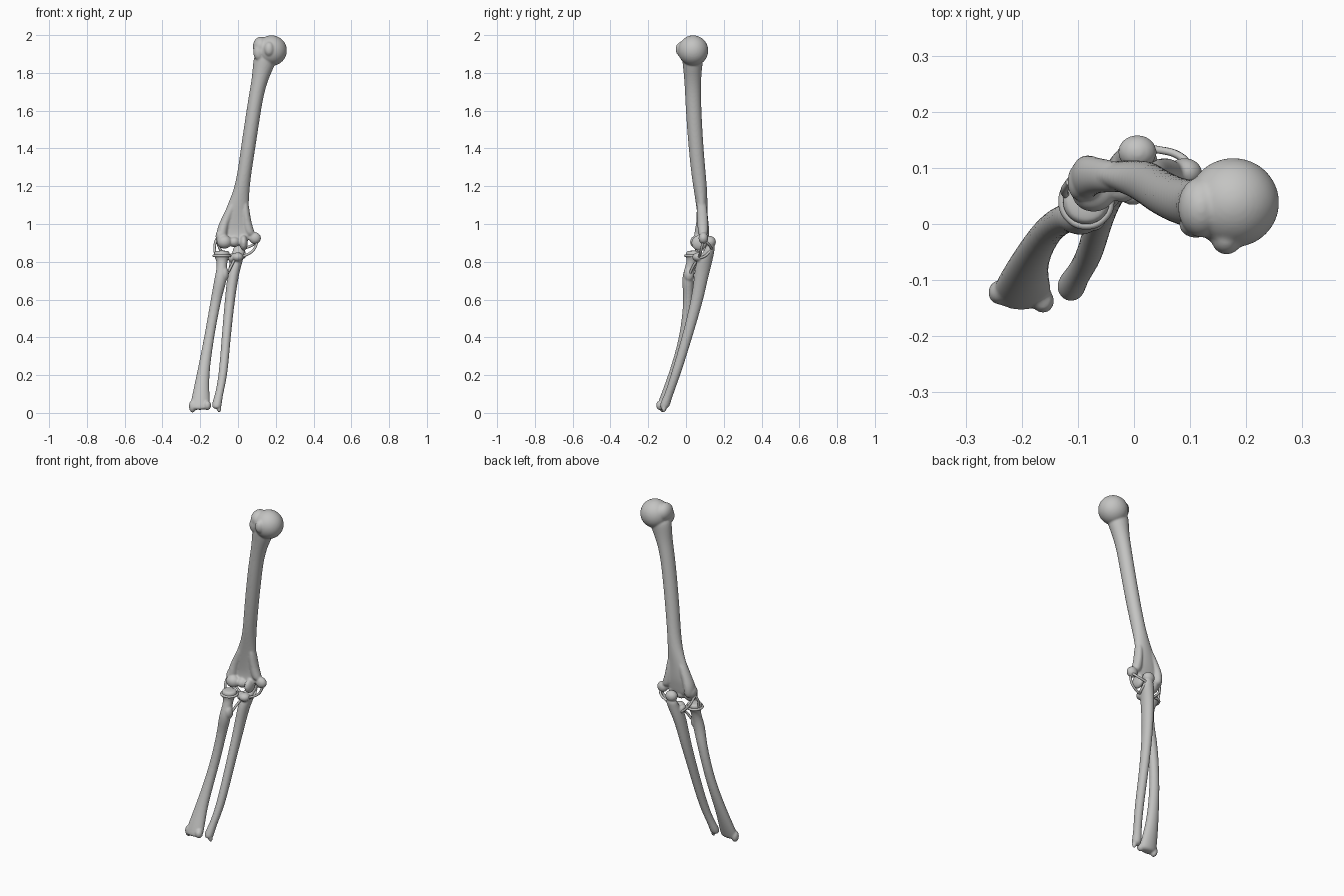
import bpy
import bmesh
from math import cos, sin, pi
from mathutils import Matrix, Vector

default_cube = bpy.data.objects.get("Cube")
if default_cube:
    bpy.data.objects.remove(default_cube, do_unlink=True)

bone_grey = bpy.data.materials.new("bone_grey")
bone_grey.use_nodes = True
colour = (.55, .55, .54, 1)
bone_grey.diffuse_color = colour
bone_grey.node_tree.nodes["Principled BSDF"].inputs["Base Color"].default_value = colour


def loft(bm, rows, sides=16):
    """Closed tube through elliptical rows of (z, x, y, radius x, radius y)."""
    rings = []
    for z, x, y, rx, ry in rows:
        ring = []
        for i in range(sides):
            angle = 2 * pi * i / sides
            ring.append(bm.verts.new((x + rx * cos(angle), y + ry * sin(angle), z)))
        rings.append(ring)
    for upper, lower in zip(rings, rings[1:]):
        for i in range(sides):
            j = (i + 1) % sides
            bm.faces.new((upper[i], lower[i], lower[j], upper[j]))
    bm.faces.new(rings[0])
    bm.faces.new(rings[-1][::-1])


def knob(bm, centre, radii, turn=0):
    """Ellipsoid swelling, turned about the vertical axis."""
    matrix = (Matrix.Translation(Vector(centre))
              @ Matrix.Rotation(turn, 4, "Z")
              @ Matrix.Diagonal((*radii, 1)))
    bmesh.ops.create_icosphere(bm, subdivisions=3, radius=1, matrix=matrix)


def add_bone(name, lofts, knobs):
    """Fuse lofts and swellings into one smooth organic surface."""
    bm = bmesh.new()
    for rows in lofts:
        loft(bm, rows)
    for swelling in knobs:
        knob(bm, *swelling)
    bmesh.ops.recalc_face_normals(bm, faces=bm.faces)
    mesh = bpy.data.meshes.new(name)
    bm.to_mesh(mesh)
    bm.free()
    bone = bpy.data.objects.new(name, mesh)
    bpy.context.collection.objects.link(bone)

    rounding = bone.modifiers.new("rounding", "SUBSURF")
    rounding.levels = rounding.render_levels = 2
    fuse = bone.modifiers.new("fuse", "REMESH")
    fuse.mode = "VOXEL"
    fuse.voxel_size = .005
    fuse.use_smooth_shade = True
    blend = bone.modifiers.new("blend", "SMOOTH")
    blend.factor = .5
    blend.iterations = 5

    # Bake the modifiers into the final mesh
    depsgraph = bpy.context.evaluated_depsgraph_get()
    baked = bpy.data.meshes.new_from_object(bone.evaluated_get(depsgraph))
    bone.modifiers.clear()
    bone.data = baked
    baked.materials.clear()
    baked.materials.append(bone_grey)
    baked.polygons.foreach_set("use_smooth", [True] * len(baked.polygons))
    return bone


def add_ligament(name, points, thickness=.007, closed=False):
    """Thin smooth cord through the given points."""
    curve = bpy.data.curves.new(name, "CURVE")
    curve.dimensions = "3D"
    curve.bevel_depth = thickness
    curve.bevel_resolution = 2
    curve.resolution_u = 6
    curve.use_fill_caps = True
    spline = curve.splines.new("BEZIER")
    spline.bezier_points.add(len(points) - 1)
    for knot, point in zip(spline.bezier_points, points):
        knot.co = point
        knot.handle_left_type = knot.handle_right_type = "AUTO"
    spline.use_cyclic_u = closed
    curve.materials.append(bone_grey)
    cord = bpy.data.objects.new(name, curve)
    bpy.context.collection.objects.link(cord)


# Upper arm bone: shaft flaring into a thin plate with two side columns
upper_shaft = [
    (1.92, .15, .035, .062, .062),
    (1.85, .14, .035, .062, .054),
    (1.78, .12, .035, .046, .046),
    (1.7, .1, .037, .04, .043),
    (1.6, .083, .04, .039, .042),
    (1.4, .053, .053, .039, .04),
    (1.25, .031, .068, .037, .039),
    (1.16, .015, .079, .045, .035),
    (1.08, -.005, .085, .062, .029),
    (1, -.015, .09, .078, .024),
    (.95, -.01, .088, .085, .018),
    (.9, -.01, .08, .075, .02),
]
outer_column = [
    (1.14, -.01, .08, .024, .028),
    (1.02, -.065, .088, .028, .03),
    (.97, -.085, .085, .03, .04),
    (.9, -.085, .08, .03, .042),
]
inner_column = [
    (1.14, .035, .08, .022, .03),
    (1, .045, .09, .022, .028),
    (.93, .07, .09, .035, .03),
]
add_bone("upper_arm_bone", [upper_shaft, outer_column, inner_column], [
    ((.177, .038, 1.918), (.083, .081, .082), 0),       # ball head
    ((.12, .03, 1.94), (.042, .055, .052), 0),          # outer tubercle
    ((.11, 0, 1.91), (.03, .025, .045), 0),
    ((.165, -.025, 1.925), (.028, .03, .04), 0),        # front tubercle
    ((.09, .092, .925), (.032, .026, .032), 0),         # inner epicondyle
    ((-.097, .075, .935), (.022, .034, .035), 0),       # outer epicondyle
    ((-.072, .057, .905), (.04, .036, .036), 0),        # rounded joint surface
    ((-.02, .07, .905), (.03, .032, .028), 0),          # pulley groove
    ((.03, .07, .9), (.022, .042, .042), 0),            # pulley lip
])

# Radius: disc head, narrow neck, bowed shaft, broad wrist end
radius_shaft = [
    (.86, -.085, .04, .038, .038),
    (.845, -.085, .04, .044, .042),
    (.825, -.085, .038, .042, .04),
    (.81, -.085, .033, .03, .029),
    (.77, -.085, .022, .027, .028),
    (.72, -.09, .01, .034, .032),
    (.66, -.102, .01, .032, .029),
    (.6, -.117, .014, .028, .026),
    (.4, -.153, -.006, .026, .026),
    (.2, -.187, -.065, .033, .029),
    (.1, -.196, -.1, .046, .032),
    (.04, -.2, -.122, .054, .032),
    (.015, -.202, -.128, .05, .028),
]
add_bone("radius_bone", [radius_shaft], [
    ((-.072, .015, .735), (.024, .028, .04), 0),        # tendon bump
    ((-.24, -.122, .035), (.02, .022, .034), 0),        # wrist tip
    ((-.162, -.137, .04), (.02, .022, .026), 0),
])

# Ulna: hooked elbow end tapering to a small wrist end
ulna_shaft = [
    (.89, .008, .13, .032, .026),
    (.85, .004, .122, .034, .028),
    (.81, -.008, .1, .035, .042),
    (.76, -.02, .088, .032, .042),
    (.7, -.03, .077, .03, .037),
    (.6, -.043, .06, .027, .033),
    (.4, -.063, .006, .024, .028),
    (.2, -.078, -.055, .024, .026),
    (.1, -.1, -.09, .021, .023),
    (.05, -.112, -.11, .027, .028),
    (.02, -.113, -.117, .024, .024),
]
add_bone("ulna_bone", [ulna_shaft], [
    ((.006, .128, .905), (.035, .031, .032), 0),        # elbow point
    ((-.002, .065, .825), (.032, .032, .025), 0),       # front beak
    ((-.035, .08, .82), (.018, .03, .025), 0),          # side notch
    ((-.1, -.117, .022), (.012, .012, .02), 0),         # wrist tip
])

# Ligaments around the elbow
ring = []
for i in range(8):
    angle = 2 * pi * i / 8
    ring.append((-.085 + .043 * cos(angle), .04 + .043 * sin(angle), .832))
add_ligament("ring_ligament", ring, closed=True)

outer_origin = (-.115, .075, .92)
add_ligament("outer_ligament", [outer_origin, (-.124, .06, .88), (-.12, .05, .835)])
add_ligament("outer_back_ligament", [outer_origin, (-.09, .1, .86), (-.03, .1, .8)])

inner_origin = (.107, .092, .92)
add_ligament("inner_front_ligament", [inner_origin, (.08, .08, .86), (.02, .07, .825)])
add_ligament("inner_back_ligament", [inner_origin, (.08, .122, .89), (.03, .135, .87)])
add_ligament("inner_cross_ligament", [(.03, .13, .86), (.035, .1, .83), (.02, .07, .82)])
add_ligament("slanted_cord", [(-.02, .06, .81), (-.04, .035, .77), (-.07, .01, .71)])
